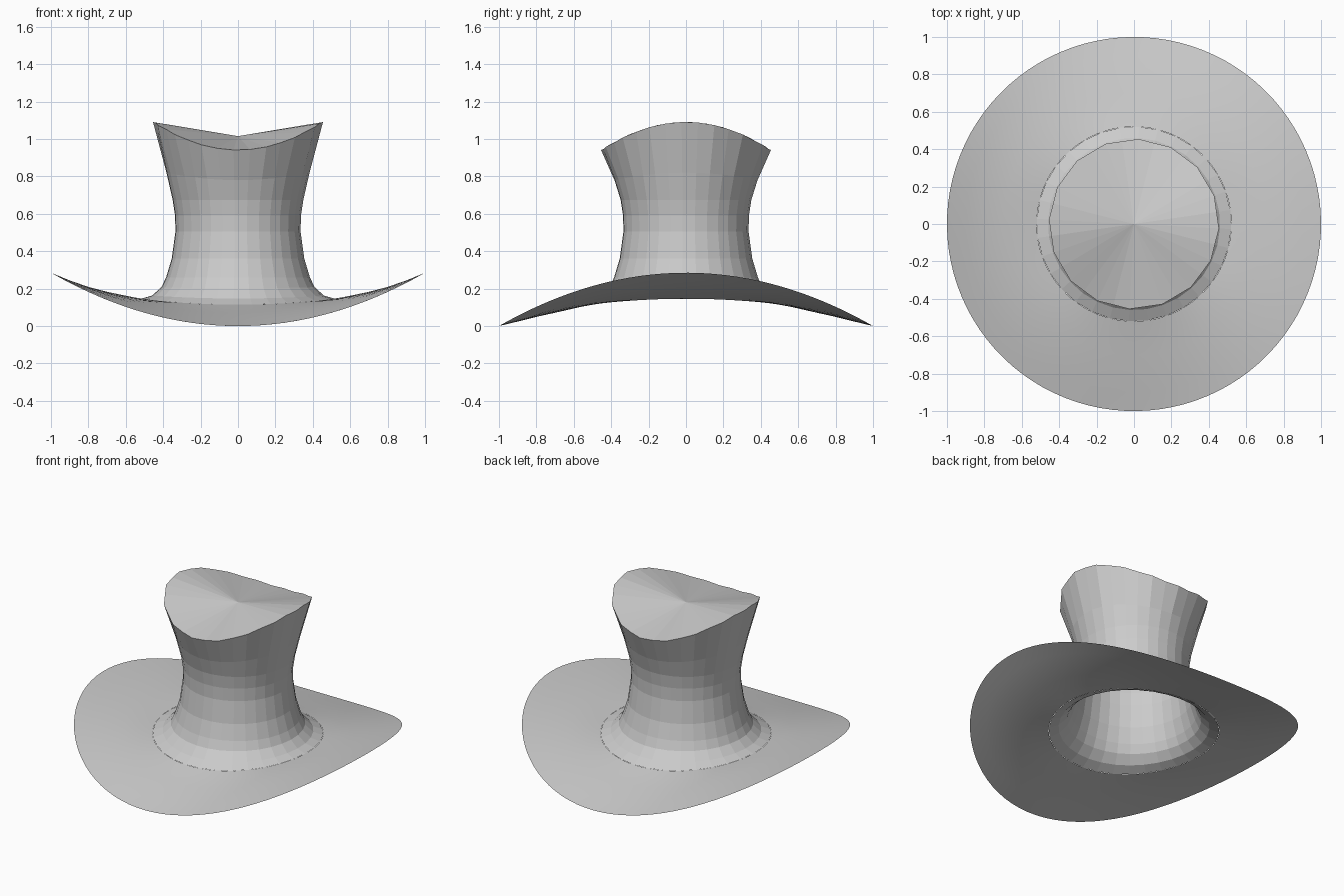
import bpy, bmesh
from math import cos, sin, pi

if "Cube" in bpy.data.objects:
    bpy.data.objects.remove(bpy.data.objects["Cube"])

START = -pi / 60  # slight turn of the crown facets


def loft(name, rings, sides, cap_z=None, smooth=False, facet_last=False):
    """Stack of rings (radius, mean height, saddle height, bow) -> open shell."""
    bm = bmesh.new()
    rows = []
    for k, (r, z, s) in enumerate(rings):
        row = []
        for i in range(sides):
            a = START + 2 * pi * i / sides
            rr, aa = r, cos(2 * a)
            if facet_last and k == len(rings) - 1 and i % 2:
                rr = r * cos(2 * pi / sides)
            row.append(bm.verts.new((rr * cos(a), rr * sin(a), z + s * aa)))
        rows.append(row)
    for lo, hi in zip(rows, rows[1:]):
        for i in range(sides):
            j = (i + 1) % sides
            bm.faces.new((lo[i], lo[j], hi[j], hi[i]))
    if cap_z is not None:
        c = bm.verts.new((0, 0, cap_z))
        for i in range(sides):
            bm.faces.new((rows[-1][i], rows[-1][(i + 1) % sides], c))
    for f in bm.faces:
        f.smooth = smooth
    me = bpy.data.meshes.new(name)
    bm.to_mesh(me)
    bm.free()
    ob = bpy.data.objects.new(name, me)
    bpy.context.collection.objects.link(ob)
    return ob


# Saddle-shaped brim: sides curl up, front and back dip down
loft("brim", [(1.0, 0.1425, 0.1425), (0.9, 0.134, 0.11), (0.8, 0.129, 0.08),
              (0.7, 0.127, 0.056), (0.6, 0.128, 0.034), (0.52, 0.13, 0.016)],
     96, smooth=True)

# Flared lower crown that grows out of the brim
loft("crown_base", [(0.52, 0.13, 0.016), (0.46, 0.155, 0.008), (0.41, 0.205, 0.003),
                    (0.385, 0.26, 0), (0.355, 0.36, 0), (0.335, 0.505, 0)], 32)

# Hat band
loft("hat_band", [(0.335, 0.505, 0), (0.337, 0.59, 0), (0.35, 0.675, 0)], 32)

# Flaring upper crown with a folded top drawn to the centre point
loft("crown_top", [(0.35, 0.675, 0), (0.383, 0.80, 0.02), (0.455, 1.016, 0.075)],
     32, cap_z=1.015, facet_last=True)
